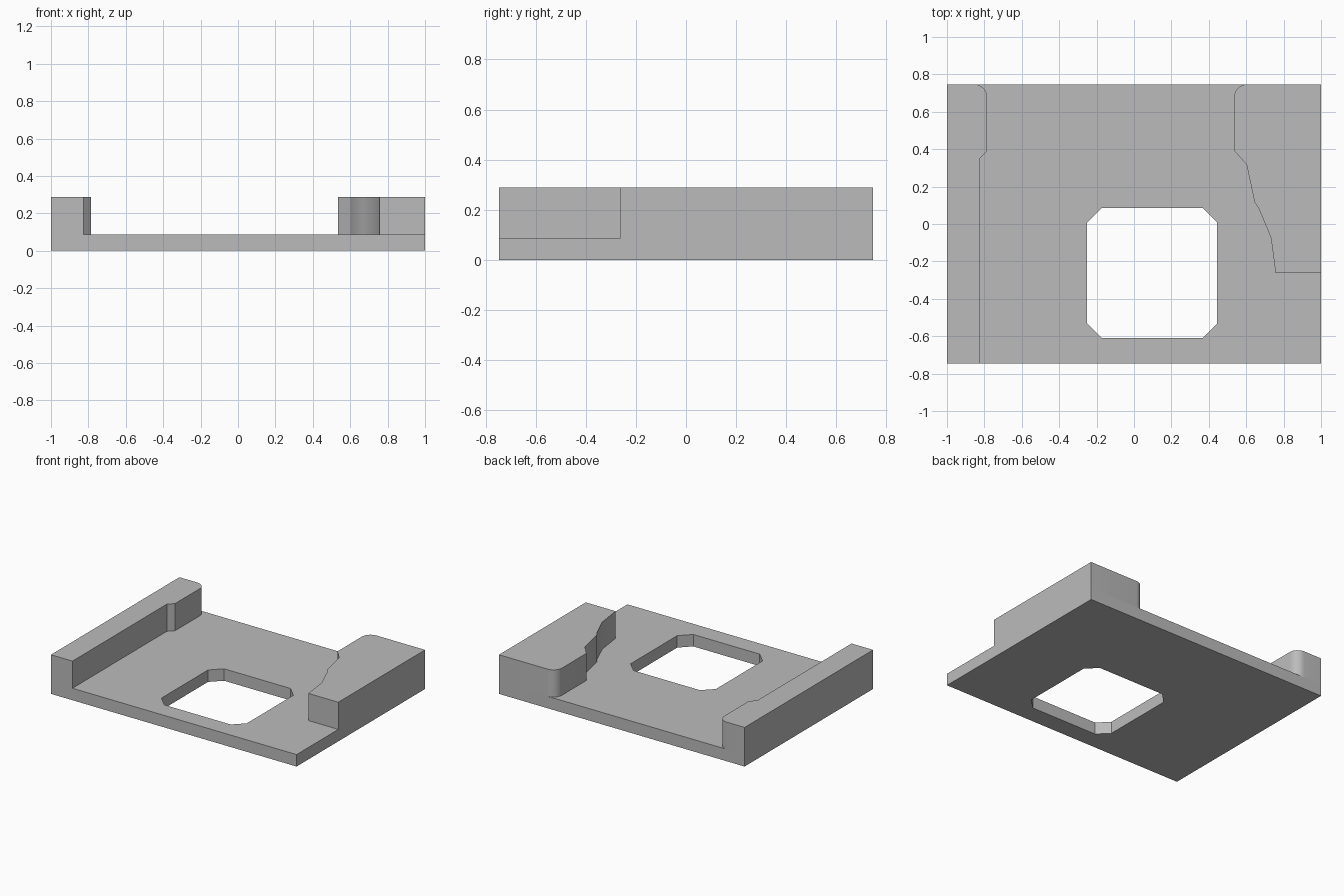
import bpy, bmesh, math

cube = bpy.data.objects.get("Cube")
if cube:
    bpy.data.objects.remove(cube, do_unlink=True)

BACK = 0.747        # half depth of the plate
FLOOR = 0.088       # plate thickness
TOP = 0.288         # top of the side walls

grey = bpy.data.materials.new("plain grey")
grey.use_nodes = True
colour = (0.5, 0.5, 0.5, 1)
grey.diffuse_color = colour
grey.node_tree.nodes["Principled BSDF"].inputs["Base Color"].default_value = colour


def extrude_outline(name, loops, z0, z1):
    """Solid from a closed outline; further loops become holes."""
    bm = bmesh.new()
    edges = []
    for loop in loops:
        vs = [bm.verts.new((x, y, z0)) for x, y in loop]
        edges += [bm.edges.new((a, b)) for a, b in zip(vs, vs[1:] + vs[:1])]
    bmesh.ops.triangle_fill(bm, edges=edges, use_beauty=True, use_dissolve=False)
    faces = bm.faces[:]
    made = bmesh.ops.extrude_face_region(bm, geom=faces, use_keep_orig=True)["geom"]
    verts = [g for g in made if isinstance(g, bmesh.types.BMVert)]
    bmesh.ops.translate(bm, verts=verts, vec=(0, 0, z1 - z0))
    bmesh.ops.recalc_face_normals(bm, faces=bm.faces)
    bmesh.ops.dissolve_limit(bm, angle_limit=0.01, verts=bm.verts, edges=bm.edges)
    mesh = bpy.data.meshes.new(name)
    bm.to_mesh(mesh)
    bm.free()
    mesh.materials.append(grey)
    obj = bpy.data.objects.new(name, mesh)
    bpy.context.collection.objects.link(obj)
    bpy.ops.object.select_all(action="DESELECT")
    obj.select_set(True)
    bpy.context.view_layer.objects.active = obj
    bpy.ops.object.shade_smooth_by_angle(angle=math.radians(25))
    return obj


def rectangle(x0, x1, y0, y1, cut=0.0):
    """Rectangle, with chamfered corners if cut is given."""
    if not cut:
        return [(x0, y0), (x1, y0), (x1, y1), (x0, y1)]
    return [(x0 + cut, y0), (x1 - cut, y0), (x1, y0 + cut), (x1, y1 - cut),
            (x1 - cut, y1), (x0 + cut, y1), (x0, y1 - cut), (x0, y0 + cut)]


def arc(cx, cy, radius, start, end, steps=8):
    angles = [math.radians(start + (end - start) * i / steps) for i in range(steps + 1)]
    return [(cx + radius * math.cos(a), cy + radius * math.sin(a)) for a in angles]


# Base plate with the chamfered window
extrude_outline("base_plate", [rectangle(-1, 1, -BACK, BACK),
                               rectangle(-0.25, 0.445, -0.61, 0.085, 0.077)], 0, FLOOR)

# Long narrow wall, stepped and rounded near the back
r = 0.07
extrude_outline("right_wall", [
    [(-1, BACK), (-1, -BACK), (-0.825, -BACK), (-0.825, 0.35), (-0.785, 0.39)]
    + arc(-0.785 - r, BACK - r, r, 0, 90)], FLOOR, TOP)

# Short wide wall with the stepped inner face
extrude_outline("left_wall", [
    arc(0.535 + r, BACK - r, r, 90, 180)
    + [(0.535, 0.393), (0.602, 0.317), (0.645, 0.115), (0.667, 0.083),
       (0.732, -0.073), (0.757, -0.262), (1, -0.262), (1, BACK)]], FLOOR, TOP)
